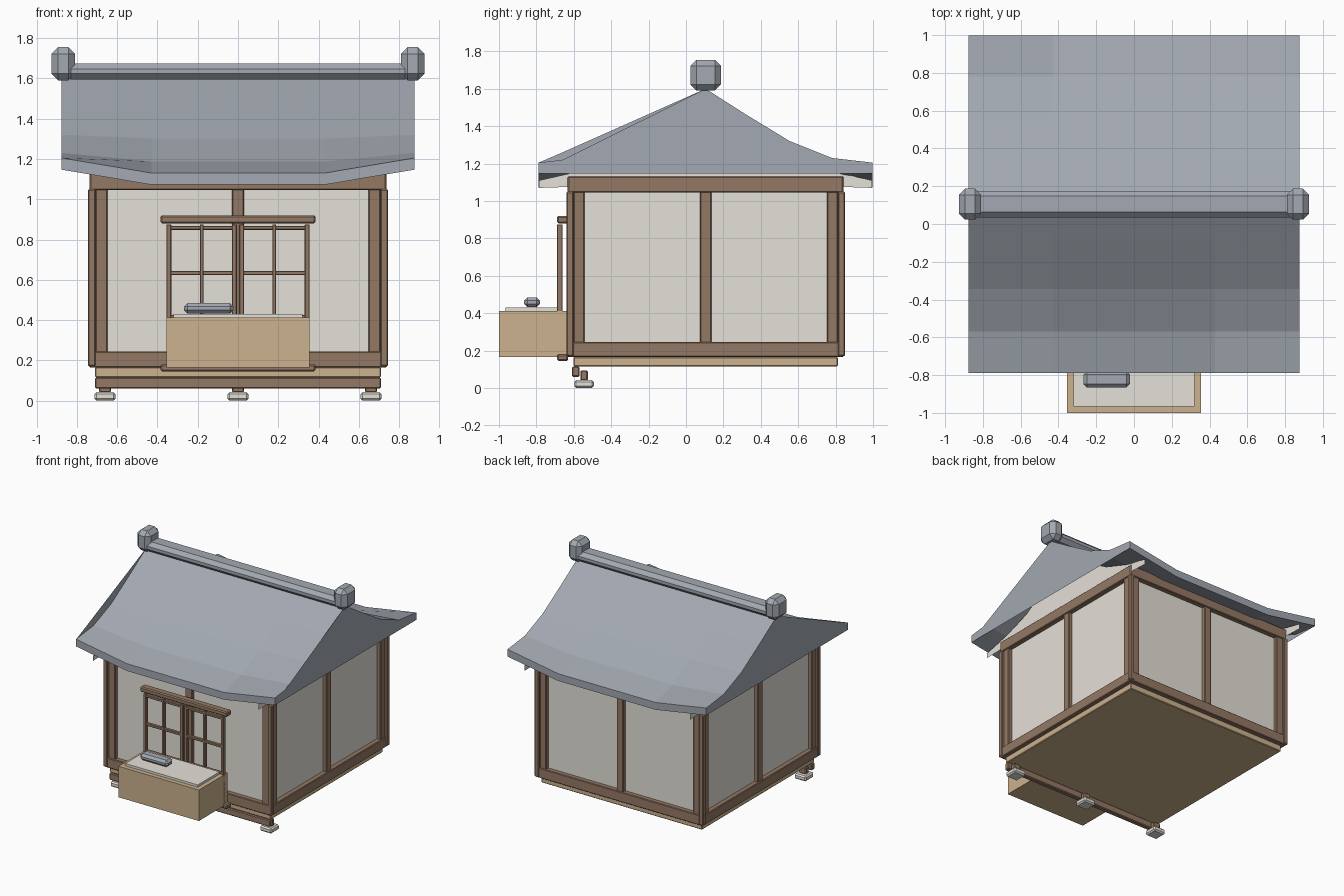
import bpy
import bmesh

if "Cube" in bpy.data.objects:
    bpy.data.objects.remove(bpy.data.objects["Cube"], do_unlink=True)

CY = 0.105  # depth of the house centre line


def material(name, rgb):
    lin = [((c / 255 + 0.055) / 1.055) ** 2.4 for c in rgb] + [1.0]
    m = bpy.data.materials.new(name)
    m.use_nodes = True
    m.diffuse_color = lin
    m.node_tree.nodes["Principled BSDF"].inputs["Base Color"].default_value = lin
    return m


WOOD = material("brown_wood", (148, 121, 100))
TAN = material("tan_wood", (204, 178, 142))
PLASTER = material("plaster", (229, 225, 216))
TILE = material("grey_tile", (163, 169, 178))


def finish(name, bm, mat):
    mesh = bpy.data.meshes.new(name)
    bm.to_mesh(mesh)
    bm.free()
    mesh.materials.append(mat)
    ob = bpy.data.objects.new(name, mesh)
    bpy.context.collection.objects.link(ob)
    return ob


def box(name, x, y, z, mat, bevel=0.0):
    """Box from its (min, max) range on each axis, optionally chamfered."""
    bm = bmesh.new()
    bmesh.ops.create_cube(bm, size=1)
    for v in bm.verts:
        v.co = [r[0] if c < 0 else r[1] for c, r in zip(v.co, (x, y, z))]
    if bevel:
        bmesh.ops.bevel(bm, geom=bm.edges[:], offset=bevel, segments=1,
                        affect='EDGES', profile=0.5)
    return finish(name, bm, mat)


def around(c, half):
    return (c - half, c + half)


# Walls: plaster core with timber frames on all four sides
box("wall_plaster", around(0, 0.70), around(CY, 0.70), (0.17, 1.12), PLASTER)


def wall_frame(name, axis, sign):
    def part(label, along, z, depth=0.73):
        out = sorted((sign * 0.69, sign * depth))
        if axis == 'y':
            x, y = along, (CY + out[0], CY + out[1])
        else:
            x, y = out, (CY + along[0], CY + along[1])
        box(name + label, x, y, z, WOOD, 0.005)

    part("_top_rail", around(0, 0.735), (1.045, 1.13), 0.738)
    part("_bottom_rail", around(0, 0.735), (0.165, 0.245), 0.738)
    part("_middle_post", around(0, 0.03), (0.24, 1.05))
    for s in (-1, 1):
        part("_stile", around(s * 0.678, 0.029), (0.24, 1.05))


for side, axis, sign in (("front", 'y', -1), ("back", 'y', 1),
                         ("left", 'x', 1), ("right", 'x', -1)):
    wall_frame(side, axis, sign)
for sx in (-1, 1):
    for sy in (-1, 1):
        box("corner_post", around(sx * 0.726, 0.019), around(CY + sy * 0.726, 0.019),
            (0.17, 1.05), WOOD, 0.006)

# Floor slab
box("floor_slab", around(0, 0.71), around(CY, 0.707), (0.116, 0.166), TAN, 0.005)

# Front beam on stone footings
box("front_beam", around(0, 0.71), (-0.61, -0.57), (0.06, 0.115), WOOD, 0.006)
for x in (-0.66, 0, 0.66):
    box("footing_stone", around(x, 0.052), around(-0.545, 0.052), (0, 0.042), PLASTER, 0.01)
    box("footing_post", around(x, 0.03), around(-0.545, 0.02), (0.04, 0.095), WOOD, 0.006)

# Roof: curved sweep with raised end corners
EDGE, THICK = 0.893, 0.058
ROWS = ((0, 1.6), (0.22, 1.46), (0.45, 1.32), (0.675, 1.23), (EDGE, 1.205))
STATIONS = (-0.877, -0.43, 0.43, 0.877)


def roof_point(x, d, z, side, drop=0.0):
    sag = 0.075 * (d / EDGE) ** 2 if abs(x) < 0.5 else 0
    return (x, CY + side * d, z - sag - drop)


PROFILE = [(d, z, -1) for d, z in reversed(ROWS)] + [(d, z, 1) for d, z in ROWS[1:]]
bm = bmesh.new()
top, under = [[[bm.verts.new(roof_point(x, *p, drop)) for p in PROFILE] for x in STATIONS]
              for drop in (0, THICK)]
last = len(PROFILE) - 1
for i in range(len(STATIONS) - 1):
    for j in range(last):
        for grid in (top, under):
            quad = [grid[i][j], grid[i + 1][j], grid[i + 1][j + 1], grid[i][j + 1]]
            bm.faces.new(quad if grid is top else quad[::-1])
    for j in (0, last):
        quad = [top[i][j], under[i][j], under[i + 1][j], top[i + 1][j]]
        bm.faces.new(quad if j == 0 else quad[::-1])

# Gable ends: flat bottom, nearly straight front edge, curved back edge
for i in (0, len(STATIONS) - 1):
    x = STATIONS[i]
    ridge = top[i][last // 2]
    shoulder = bm.verts.new((x, -0.66, 1.22 if x > 0 else 1.26))
    a, b = under[i][0], under[i][last]
    rim = [a, top[i][0], shoulder, ridge] + top[i][last // 2 + 1:] + [b]
    foot = bm.verts.new((x, CY, a.co.z))
    for p, q in zip(rim, rim[1:]):
        bm.faces.new([foot, p, q] if x > 0 else [foot, q, p])
finish("roof", bm, TILE)

# Plaster gable plates, showing just below the eaves
for s in (-1, 1):
    bm = bmesh.new()
    outline = [(-0.89, 1.07), (-0.89, 1.11), (-0.67, 1.16), (-0.45, 1.24), (0, 1.52)]
    outline += [(-y, z) for y, z in outline[-2::-1]] + [(0.72, 1.10), (-0.72, 1.10)]
    verts = [bm.verts.new((s * 0.73, CY + y, z)) for y, z in outline]
    # triangles to the foot of the plate keep the concave outline correct
    foot = bm.verts.new((s * 0.73, CY, 1.10))
    for p, q in zip(verts, verts[1:] + verts[:1]):
        if {p, q} != {verts[-1], verts[-2]}:
            bm.faces.new([foot, p, q] if s > 0 else [foot, q, p])
    bmesh.ops.reverse_faces(bm, faces=bm.faces[:])
    finish("gable_plate", bm, PLASTER)

# Ridge with chamfered end blocks
box("ridge_beam", around(0, 0.86), around(CY, 0.07), (1.595, 1.675), TILE, 0.028)
for s in (-1, 1):
    box("ridge_end", around(s * 0.868, 0.059), around(CY, 0.082), (1.59, 1.755), TILE, 0.033)

# Serving counter with a chamfered tile block on top
box("counter", around(0, 0.355), (-1.0, -0.64), (0.165, 0.412), TAN)
box("counter_top", around(0, 0.32), (-0.965, -0.69), (0.41, 0.43), PLASTER)
box("counter_block", (-0.268, -0.022), (-0.865, -0.78), (0.432, 0.485), TILE, 0.018)

# Front window: lintel, sill and two barred sashes
box("window_lintel", around(0, 0.385), (-0.69, -0.63), (0.88, 0.92), WOOD, 0.008)
box("window_sill", around(0, 0.385), (-0.69, -0.63), (0.145, 0.18), WOOD, 0.008)
for s in (-1, 1):
    for x, half in ((0.343, 0.012), (0.18, 0.009), (0.018, 0.012)):
        box("window_upright", around(s * x, half), (-0.69, -0.66), (0.17, 0.875), WOOD, 0.003)
    for z in (0.2, 0.415, 0.633, 0.858):
        box("window_bar", around(s * 0.18, 0.163), (-0.688, -0.662), around(z, 0.01), WOOD, 0.003)
